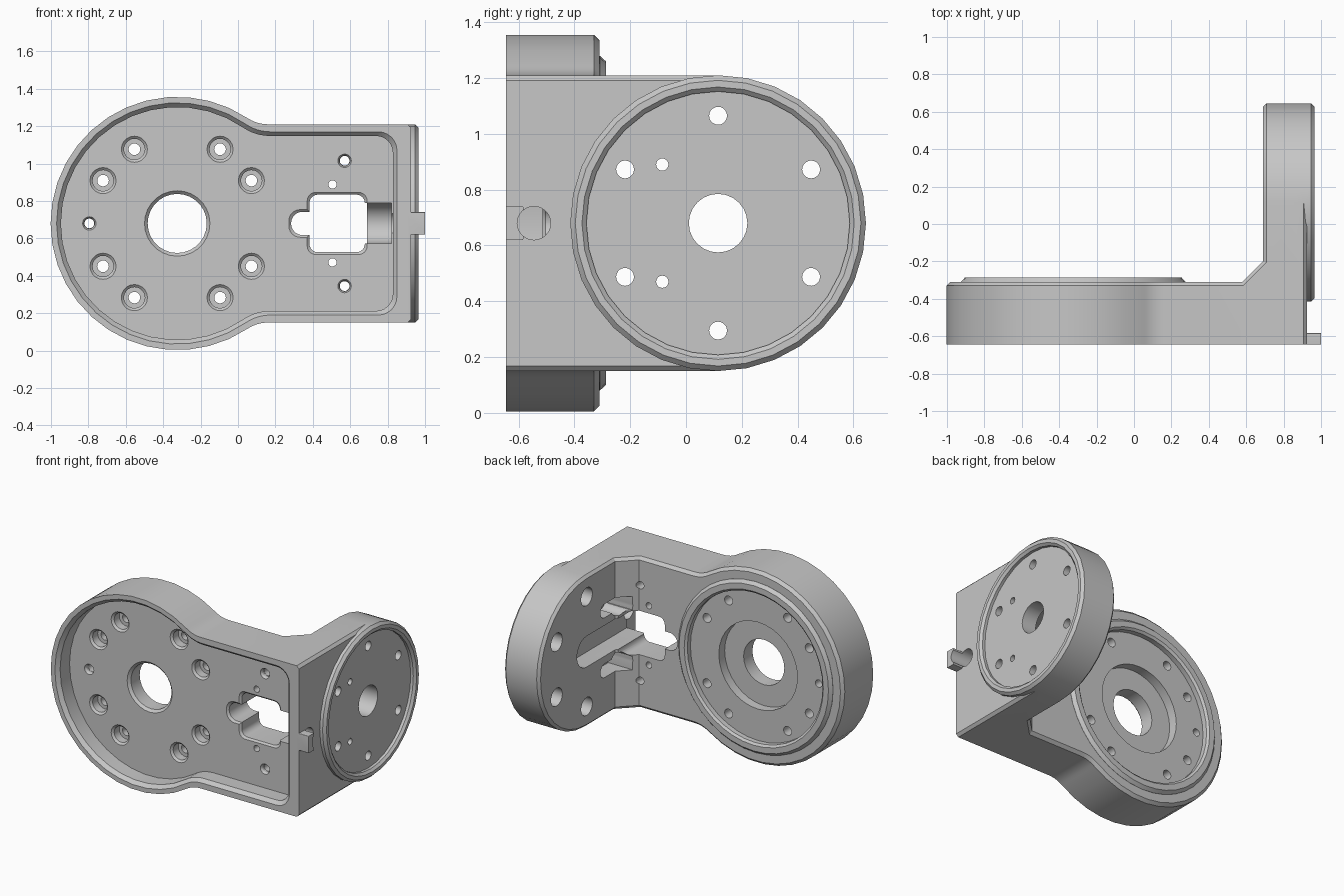
import bpy, bmesh
from math import sin, cos, pi, sqrt, atan2, radians

cube = bpy.data.objects.get("Cube")
if cube:
    bpy.data.objects.remove(cube, do_unlink=True)

grey = bpy.data.materials.new("machined_grey")
grey.use_nodes = True
grey.diffuse_color = (0.57, 0.57, 0.57, 1)
grey.node_tree.nodes["Principled BSDF"].inputs["Base Color"].default_value = (0.57, 0.57, 0.57, 1)

MID = 0.68      # height of the symmetry plane
HALF = 0.53     # half height of the arm
BIG_X = -0.325  # centre of the big round head
SMALL_Y = 0.115  # centre of the side disc
FRONT = -0.645
FLOOR = -0.515  # floor of the front recess


def arc(cx, cy, r, a0, a1, n):
    return [(cx + r * cos(a0 + (a1 - a0) * i / n), cy + r * sin(a0 + (a1 - a0) * i / n))
            for i in range(n + 1)]


def circle(cx, cy, r, n=32):
    return arc(cx, cy, r, 0, 2 * pi, n)[:-1]


def rounded_rect(x0, x1, z0, z1, r):
    return (arc(x1 - r, z1 - r, r, 0, pi / 2, 6) + arc(x0 + r, z1 - r, r, pi / 2, pi, 6)
            + arc(x0 + r, z0 + r, r, pi, 1.5 * pi, 6) + arc(x1 - r, z0 + r, r, 1.5 * pi, 2 * pi, 6))


def keyhole(r, h, fillet, end, corner):
    """Round head blended by fillets into a straight arm ending at x = end."""
    dx = sqrt((r + fillet) ** 2 - (h + fillet) ** 2)
    a = atan2(h + fillet, dx)
    upper = arc(end - corner, h - corner, corner, 0, pi / 2, 6) if corner else [(end, h)]
    upper += arc(BIG_X + dx, h + fillet, fillet, 1.5 * pi, pi + a, 6)
    upper += arc(BIG_X, 0, r, a, pi, 13)[1:]
    lower = [(x, -z) for x, z in reversed(upper[:-1])]
    return [(x, z + MID) for x, z in upper + lower]


def tongue(start, cy, cz, r):
    """Flat at u = start, half round about (cy, cz) at the other end."""
    return [(start, cz - r)] + arc(cy, cz, r, -pi / 2, pi / 2, 16) + [(start, cz + r)]


def loft(name, axis, rings):
    """Solid through matching outlines, each placed at a distance along the axis."""
    place = {"x": lambda u, v, w: (w, u, v), "y": lambda u, v, w: (u, w, v),
             "z": lambda u, v, w: (u, v, w)}[axis]
    bm = bmesh.new()
    loops = [[bm.verts.new(place(u, v, w)) for u, v in pts] for pts, w in rings]
    for a, b in zip(loops, loops[1:]):
        for i in range(len(a)):
            j = (i + 1) % len(a)
            bm.faces.new((a[i], a[j], b[j], b[i]))
    bm.faces.new(loops[0])
    bm.faces.new(loops[-1])
    bmesh.ops.recalc_face_normals(bm, faces=bm.faces)
    mesh = bpy.data.meshes.new(name)
    bm.to_mesh(mesh)
    bm.free()
    mesh.materials.append(grey)
    obj = bpy.data.objects.new(name, mesh)
    bpy.context.collection.objects.link(obj)
    return obj


def turned(name, axis, u, v, steps, n=32):
    """Round part from (radius, distance) steps along the axis."""
    return loft(name, axis, [(circle(u, v, r, n), w) for r, w in steps])


def prism(name, axis, pts, w0, w1):
    return loft(name, axis, [(pts, w0), (pts, w1)])


def combine(target, tool, operation):
    mod = target.modifiers.new(operation, "BOOLEAN")
    mod.operation, mod.solver, mod.object = operation, "EXACT", tool
    bpy.context.view_layer.objects.active = target
    bpy.ops.object.modifier_apply(modifier=mod.name)
    bpy.data.objects.remove(tool, do_unlink=True)


def add(tool):
    combine(bracket, tool, "UNION")


def cut(tool):
    combine(bracket, tool, "DIFFERENCE")


def drill(axis, u, v, r, w0, w1, n=20):
    cut(prism("drill", axis, circle(u, v, r, n), w0, w1))


# Front plate with a chamfered back edge
bracket = loft("angle_bracket", "y", [
    (keyhole(0.677, HALF, 0.2, 0.9, 0), FRONT), (keyhole(0.677, HALF, 0.2, 0.9, 0), -0.33),
    (keyhole(0.657, HALF - 0.02, 0.22, 0.88, 0), -0.31)])

# Side plate with chamfered edges
full, inset = (tongue(FRONT, SMALL_Y, MID, r) for r in (HALF, HALF - 0.018))
add(loft("side_plate", "x", [(inset, 0.69), (full, 0.708), (full, 0.907), (inset, 0.925)]))

# Gusset in the inner corner, chamfered top and bottom
wedge = [(0.54, -0.35), (0.75, -0.14), (0.75, -0.35)]
wedge_in = [(x + 0.012, y - 0.012) for x, y in wedge]
add(loft("gusset", "z", [(wedge_in, MID - HALF), (wedge, MID - HALF + 0.02),
                         (wedge, MID + HALF - 0.02), (wedge_in, MID + HALF)]))

# Raised discs on the side and the back
add(turned("side_disc", "x", SMALL_Y, MID, ((HALF, 0.85), (HALF, 0.947), (0.512, 0.965))))
add(turned("back_boss", "y", BIG_X, MID, ((0.6, -0.4), (0.6, -0.309), (0.58, -0.287)), 40))

# Small tab on the outer edge
add(prism("tab", "x", rounded_rect(FRONT, -0.583, 0.62, 0.74, 0.004), 0.9, 1.0))

# Front recess with a chamfered lip
lip = keyhole(0.645, 0.49, 0.23, 0.85, 0.1)
pocket = keyhole(0.622, 0.468, 0.25, 0.828, 0.09)
cut(loft("pocket", "y", [(lip, -0.7), (lip, FRONT), (pocket, -0.62), (pocket, FLOOR)]))

# Recesses in the discs
cut(turned("side_recess", "x", SMALL_Y, MID,
           ((0.488, 1.05), (0.488, 0.965), (0.472, 0.95), (0.472, 0.93))))
cut(turned("back_recess", "y", BIG_X, MID,
           ((0.54, -0.2), (0.54, -0.287), (0.525, -0.3), (0.525, -0.335)), 40))
drill("y", BIG_X, MID, 0.305, -0.4, -0.2, 32)

# Central bore with a front chamfer
cut(turned("bore", "y", BIG_X, MID,
           ((0.175, -0.6), (0.175, FLOOR), (0.158, FLOOR + 0.017), (0.158, -0.2)), 28))


def bolt_hole(x, z, outer, middle, inner, depth):
    """Chamfered counterbore from the front with a through hole."""
    cut(turned("counterbore", "y", x, z, ((outer, -0.56), (outer, FLOOR),
               (middle, FLOOR + 0.013), (middle, FLOOR + depth)), 20))
    drill("y", x, z, inner, FLOOR - 0.02, -0.1)


# Bolt circle on the big head
for degrees in (30, 60, 120, 150, 210, 240, 300, 330):
    bolt_hole(BIG_X + 0.458 * cos(radians(degrees)), MID + 0.458 * sin(radians(degrees)),
              0.07, 0.056, 0.031, 0.07)
bolt_hole(-0.795, MID, 0.036, 0.028, 0.026, 0.03)

# Cable opening through the front plate, with a chamfered rim
cut(loft("opening", "y", [(rounded_rect(0.37 + d, 0.69 - d, 0.514 + d, 0.846 - d, 0.045), y)
                          for d, y in ((0, -0.56), (0, FLOOR), (0.012, FLOOR + 0.012), (0.012, -0.1))]))
cut(loft("opening_lobe", "y", [(rounded_rect(0.272 + d, 0.46 - d, 0.606 + d, 0.754 - d, 0.06), y)
                               for d, y in ((0, -0.56), (0, FLOOR), (0.012, FLOOR + 0.012), (0.012, -0.1))]))

# Cable channel inside the side plate, its bore and exit hole
cut(prism("channel", "x", tongue(-0.54, SMALL_Y, MID, 0.108), 0.6, 0.82))
drill("x", SMALL_Y, MID, 0.105, 0.6, 1.1, 24)
drill("x", -0.545, MID, 0.06, 0.78, 1.1, 24)

# Bolt circle on the side disc, counterbored from inside
for i in range(6):
    y = SMALL_Y + 0.385 * sin(i * pi / 3)
    z = MID + 0.385 * cos(i * pi / 3)
    drill("x", y, z, 0.032, 0.6, 1.0)
    drill("x", y, z, 0.063, 0.6, 0.82)

# Mirrored small holes
for side in (-1, 1):
    bolt_hole(0.57, MID + side * 0.335, 0.036, 0.028, 0.026, 0.03)
    drill("y", 0.505, MID + side * 0.208, 0.022, -0.6, -0.1)
    drill("x", -0.085, MID + side * 0.21, 0.022, 0.6, 1.0)
    cut(prism("screw_slot", "x", tongue(-0.28, -0.085, MID + side * 0.21, 0.048), 0.6, 0.8))

# Smooth curved walls, keep machined edges sharp
bpy.ops.object.select_all(action="DESELECT")
bracket.select_set(True)
bpy.context.view_layer.objects.active = bracket
bpy.ops.object.shade_smooth_by_angle(angle=radians(25))
